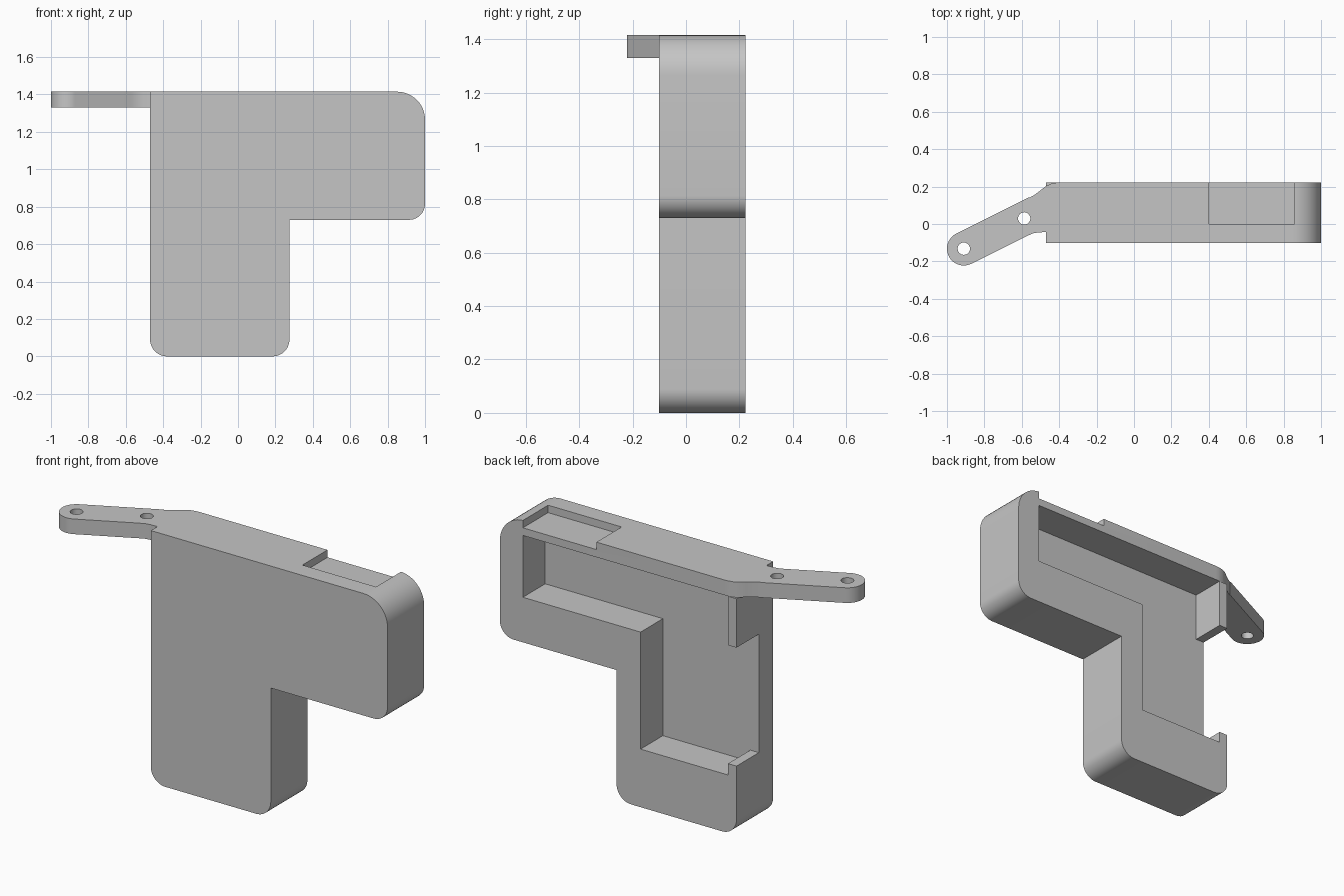
import bpy
import bmesh
from math import sin, cos, pi, radians
from mathutils import Vector

if "Cube" in bpy.data.objects:
    bpy.data.objects.remove(bpy.data.objects["Cube"], do_unlink=True)

grey = bpy.data.materials.new("plain grey")
grey.use_nodes = True
colour = (0.56, 0.56, 0.56, 1)
grey.diffuse_color = colour
grey.node_tree.nodes["Principled BSDF"].inputs["Base Color"].default_value = colour


def prism(name, outline, axis, low, high):
    """Extrude a 2D outline along y (outline in x, z) or z (outline in x, y)."""
    bm = bmesh.new()

    def place(p, h):
        return (p[0], h, p[1]) if axis == "y" else (p[0], p[1], h)

    bottom = [bm.verts.new(place(p, low)) for p in outline]
    top = [bm.verts.new(place(p, high)) for p in outline]
    bm.faces.new(bottom)
    bm.faces.new(top)
    n = len(outline)
    for i in range(n):
        j = (i + 1) % n
        bm.faces.new((bottom[i], bottom[j], top[j], top[i]))
    bmesh.ops.recalc_face_normals(bm, faces=bm.faces)
    mesh = bpy.data.meshes.new(name)
    bm.to_mesh(mesh)
    bm.free()
    mesh.materials.append(grey)
    obj = bpy.data.objects.new(name, mesh)
    bpy.context.collection.objects.link(obj)
    return obj


def rounded(corners, steps=12):
    """Round each right-angled corner (x, z, radius)."""
    points = []
    for i, (x, z, r) in enumerate(corners):
        p = Vector((x, z))
        if r == 0:
            points.append(p)
            continue
        before = (Vector(corners[i - 1][:2]) - p).normalized()
        after = (Vector(corners[(i + 1) % len(corners)][:2]) - p).normalized()
        centre = p + r * (before + after)
        for k in range(steps + 1):
            t = k / steps * pi / 2
            points.append(centre - r * (after * cos(t) + before * sin(t)))
    return points


def arc(centre, r, start, end, steps):
    angles = [start + (end - start) * k / steps for k in range(steps + 1)]
    return [(centre[0] + r * cos(a), centre[1] + r * sin(a)) for a in angles]


def combine(target, tool, operation):
    """Apply a boolean and drop the tool."""
    mod = target.modifiers.new("combine", "BOOLEAN")
    mod.operation = operation
    mod.solver = "EXACT"
    mod.object = tool
    tool.hide_render = True
    graph = bpy.context.evaluated_depsgraph_get()
    mesh = bpy.data.meshes.new_from_object(target.evaluated_get(graph))
    target.modifiers.clear()
    target.data = mesh
    bpy.data.objects.remove(tool, do_unlink=True)


FRONT, BACK, TOP, SIDE = -0.102, 0.223, 1.415, -0.47
PLATE = 1.33

# L-shaped housing
housing = prism("bracket_housing", rounded([
    (SIDE, 0, 0.09), (0.275, 0, 0.09), (0.275, 0.73, 0),
    (1, 0.73, 0.085), (1, TOP, 0.15), (SIDE, TOP, 0)]), "y", FRONT, BACK)

# Angled mounting arm, flush with the top
tip, inner_hole, tilt = (-0.91, -0.132), (-0.587, 0.03), radians(26.4)
arm = prism("mounting_arm",
            arc(tip, 0.09, tilt + pi / 2, tilt + 1.5 * pi, 24) + [
                (-0.57, -0.063), (-0.54, -0.05), (-0.51, -0.045), (SIDE, -0.043),
                (-0.4, -0.043), (-0.4, 0.21), (-0.53, 0.21), (-0.53, 0.158)],
            "z", PLATE, TOP)
combine(housing, arm, "UNION")

# Curved blend between the arm and the back of the housing
blend = prism("blend_cutter", [
    (-0.56, 0.14), (-0.53, 0.157), (-0.5, 0.18), (SIDE, 0.203), (-0.445, 0.215),
    (-0.415, 0.221), (-0.38, 0.224), (-0.38, 0.4), (-0.56, 0.4)],
    "z", PLATE - 0.001, 1.6)
combine(housing, blend, "DIFFERENCE")

# Pocket in the back, with an opening through the side wall
pocket = prism("pocket_cutter", [
    (0.857, PLATE), (0.857, 0.983), (0.126, 0.983), (0.126, 0.326),
    (-0.417, 0.326), (-0.417, 0.39), (-0.6, 0.39), (-0.6, 1.055),
    (-0.417, 1.055), (-0.417, PLATE)], "y", 0.025, 0.4)
combine(housing, pocket, "DIFFERENCE")

# Shallow recess in the top
recess = prism("recess_cutter", [(0.4, 0), (0.857, 0), (0.857, 0.4), (0.4, 0.4)],
               "z", 1.373, 1.6)
combine(housing, recess, "DIFFERENCE")

# Screw holes in the arm
for centre in (tip, inner_hole):
    hole = prism("hole_cutter", arc(centre, 0.033, 0, 2 * pi, 24)[:-1], "z", 1.2, 1.6)
    combine(housing, hole, "DIFFERENCE")

bpy.ops.object.select_all(action="DESELECT")
housing.select_set(True)
bpy.context.view_layer.objects.active = housing
bpy.ops.object.shade_smooth_by_angle(angle=radians(30))
